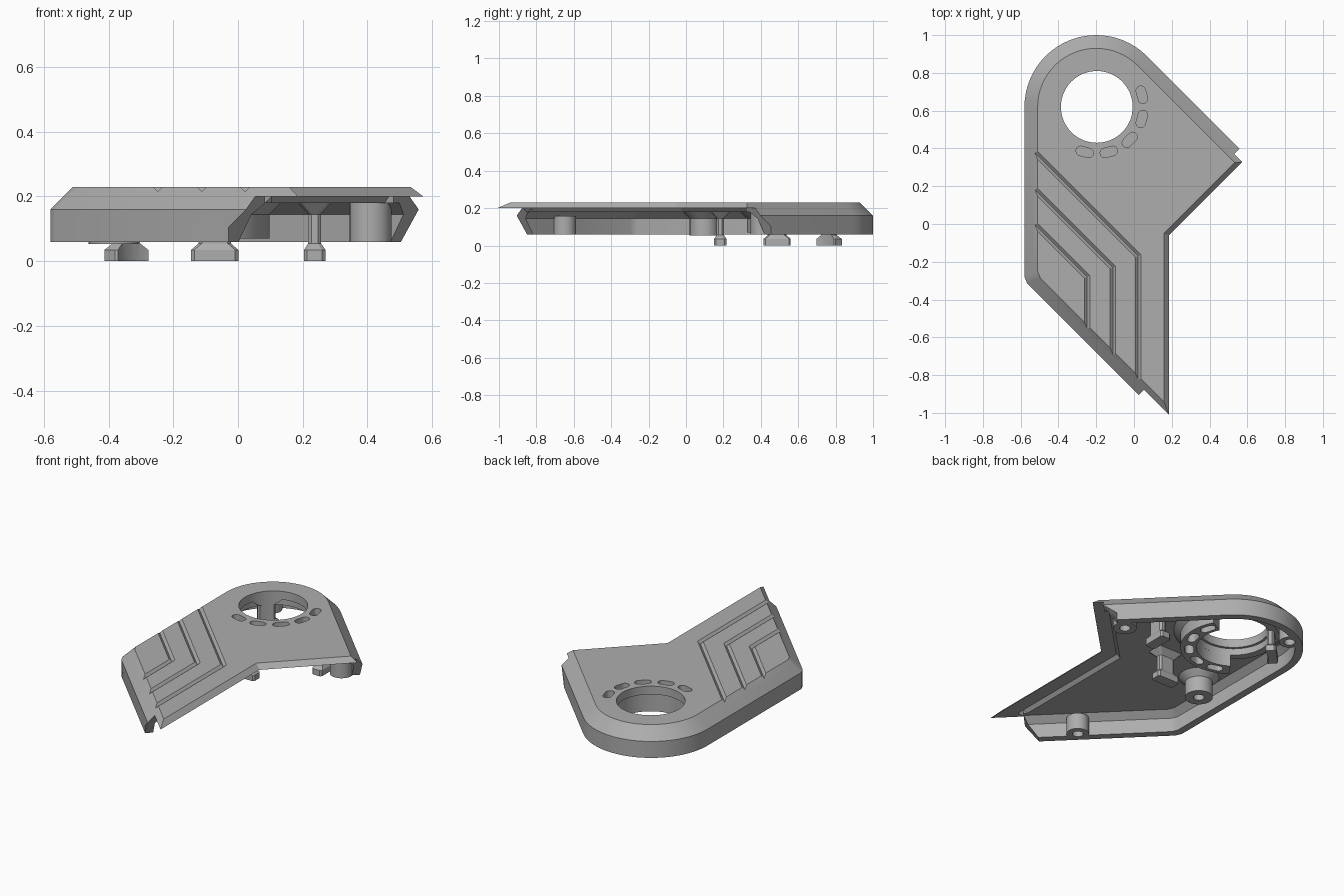
import bpy, bmesh
from math import sin, cos, pi, radians, sqrt
from mathutils import Vector, Matrix

if "Cube" in bpy.data.objects:
    bpy.data.objects.remove(bpy.data.objects["Cube"])

grey = bpy.data.materials.new("plain grey")
grey.use_nodes = True
colour = (0.42, 0.42, 0.42, 1)
grey.diffuse_color = colour
grey.node_tree.nodes["Principled BSDF"].inputs["Base Color"].default_value = colour

R2 = sqrt(2)
HUB = Vector((-0.197, 0.62))      # centre of the round opening
SLOTS = (15, -15, -45, -75, -105)


def loft(name, rings, closed=False):
    """Skin a list of equal-length closed rings; closed joins last to first."""
    bm = bmesh.new()
    rows = [[bm.verts.new(p) for p in ring] for ring in rings]
    n = len(rows[0])
    pairs = list(zip(rows, rows[1:] + rows[:1])) if closed else list(zip(rows, rows[1:]))
    for a, b in pairs:
        for i in range(n):
            j = (i + 1) % n
            bm.faces.new((a[i], a[j], b[j], b[i]))
    if not closed:
        bm.faces.new(rows[0])
        bm.faces.new(rows[-1])
    bmesh.ops.recalc_face_normals(bm, faces=bm.faces)
    mesh = bpy.data.meshes.new(name)
    bm.to_mesh(mesh)
    bm.free()
    ob = bpy.data.objects.new(name, mesh)
    bpy.context.collection.objects.link(ob)
    mesh.materials.append(grey)
    return ob


def circle(c, r, z, n=32):
    return [(c[0] + r * cos(2 * pi * i / n), c[1] + r * sin(2 * pi * i / n), z) for i in range(n)]


def post(name, c, profile, n=32):
    return loft(name, [circle(c, r, z, n) for r, z in profile])


def cut(ob, cutters):
    """Subtract every cutter from the object for good."""
    for c in cutters:
        c.hide_render = True
        mod = ob.modifiers.new("cut", "BOOLEAN")
        mod.operation, mod.solver, mod.object = "DIFFERENCE", "EXACT", c
    bpy.context.view_layer.update()
    deps = bpy.context.evaluated_depsgraph_get()
    mesh = bpy.data.meshes.new_from_object(ob.evaluated_get(deps))
    ob.modifiers.clear()
    ob.data = mesh


def rim(d, k1, k2):
    """Walled side of the outline, inset by d, ending where x - y is k1 and k2."""
    s1, s2 = -0.88 + R2 * d, 0.957 - R2 * d
    x = -0.58 + d
    pts = [((s1 + k1) / 2, (s1 - k1) / 2), (x + 0.015, s1 - x - 0.015), (x, s1 - x + 0.02)]
    for i in range(25):
        a = radians(180 - 135 * i / 24)
        pts.append((-0.2 + (0.38 - d) * cos(a), 0.62 + (0.38 - d) * sin(a)))
    return pts + [((s2 + k2) / 2, (s2 - k2) / 2)]


def outline(d, e, z):
    """Whole plate outline; e insets the open side."""
    x, k2 = 0.185 - e, 0.245 - R2 * e
    pts = rim(d, 2 * x + 0.88 - R2 * d, k2) + [(x, x - k2)]
    return [(px, py, z) for px, py in pts]


# Plates
top_plate = loft("top_plate", [outline(0.04, 0, 0.2), outline(0.07, 0.027, 0.23)])
under_plate = loft("under_plate", [outline(0.08, 0.1, 0.18), outline(0.08, 0.08, 0.201)])

# Skirt wall with slanted ends
section = [(0, 0.06), (0, 0.105), (0, 0.16), (0.04, 0.2), (0.11, 0.2), (0.11, 0.18),
           (0.085, 0.18), (0.045, 0.145), (0.045, 0.105), (0.045, 0.06)]
lines = []
for d, z in section:
    back = 0.11 * min(1, max(0, (0.16 - z) / 0.055))
    lines.append([(x, y, z) for x, y in rim(d, 0.93 - back, 0.16 - back)])
skirt_wall = loft("skirt_wall", list(zip(*lines)))

# Collar and slotted ring sector below the opening
collar = loft("collar", [circle(HUB, r, z, 64) for r, z in
                         ((0.205, 0.19), (0.205, 0.14), (0.25, 0.14), (0.29, 0.19))], closed=True)
arc = [radians(-125 + 153 * i / 28) for i in range(29)]
ring_section = ((0.205, 0.07), (0.295, 0.07), (0.295, 0.145), (0.335, 0.185), (0.205, 0.185))
slotted_ring = loft("slotted_ring", [[(HUB.x + r * cos(a), HUB.y + r * sin(a), z)
                                      for r, z in ring_section] for a in arc])

# Cutters: opening, slots and chevron grooves
opening = post("opening_cutter", HUB, ((0.19, 0), (0.19, 0.3)), 64)
slot_cutters = []
for deg in SLOTS:
    turn = Matrix.Rotation(radians(deg), 2)
    cap = []
    for side in (1, -1):
        for i in range(9):
            a = pi * i / 8 + (0 if side > 0 else pi)
            cap.append(HUB + turn @ Vector((0.247 + 0.025 * cos(a), side * 0.022 + 0.025 * sin(a))))
    slot_cutters.append(loft("slot_cutter", [[(p.x, p.y, z) for p in cap] for z in (0, 0.3)]))

groove_cutters = []
for cx, cy in ((0.022, -0.17), (-0.112, -0.23), (-0.248, -0.28)):
    run = cx + 0.62
    path = [((cx - run, cy + run), (1 / R2, 1 / R2)), ((cx, cy), (1, R2 - 1)),
            ((cx, -1.1 - cx), (1, 0))]
    groove_cutters.append(loft("groove_cutter", [
        [(p[0] + n[0] * w, p[1] + n[1] * w, z) for w, z in ((0, 0.215), (0.03, 0.245), (-0.03, 0.245))]
        for p, n in path]))

cut(top_plate, [opening] + slot_cutters + groove_cutters)
cut(under_plate, [opening] + slot_cutters)
cut(slotted_ring, slot_cutters)

# Screw posts with blind holes
posts = []
for name, c, profile in (
        ("front_screw_post", (-0.14, -0.65), ((0.062, 0.06), (0.062, 0.158))),
        ("side_screw_post", (0.41, 0.41), ((0.065, 0.06), (0.065, 0.185))),
        ("back_screw_post", (-0.385, 0.875), ((0.058, 0.06), (0.058, 0.158))),
        ("middle_screw_post", (-0.385, 0.097), ((0.077, 0.053), (0.077, 0.145), (0.117, 0.185)))):
    ob = post(name, c, profile)
    hole = post("hole_cutter", c, ((0.03, 0.02), (0.03, 0.13)), 24)
    cut(ob, [hole])
    if "front" in name or "back" in name:
        cut(skirt_wall, [hole])
    posts.append(ob)
    bpy.data.objects.remove(hole)

# Clip feet: wide sole, slim stem, flared root
feet = []
for name, c, deg in (("front_foot", (-0.072, 0.183), 0), ("side_foot", (0.237, 0.487), 90),
                     ("back_foot", (-0.345, 0.765), 45)):
    rings = []
    for a, b, z in ((0.073, 0.033, 0), (0.073, 0.033, 0.035), (0.05, 0.02, 0.055),
                    (0.05, 0.02, 0.145), (0.085, 0.055, 0.185)):
        c0 = 0.01
        corner = [(a, -b + c0), (a, b - c0), (a - c0, b), (-a + c0, b),
                  (-a, b - c0), (-a, -b + c0), (-a + c0, -b), (a - c0, -b)]
        spin = Matrix.Rotation(radians(deg), 2)
        rings.append([(*(Vector(c) + spin @ Vector(p)), z) for p in corner])
    feet.append(loft(name, rings))
cut(feet[2], [opening])

for c in [opening] + slot_cutters + groove_cutters:
    bpy.data.objects.remove(c)

for ob in [top_plate, under_plate, skirt_wall, collar, slotted_ring] + posts + feet:
    bpy.ops.object.select_all(action="DESELECT")
    ob.select_set(True)
    bpy.context.view_layer.objects.active = ob
    bpy.ops.object.shade_smooth_by_angle(angle=radians(25))
